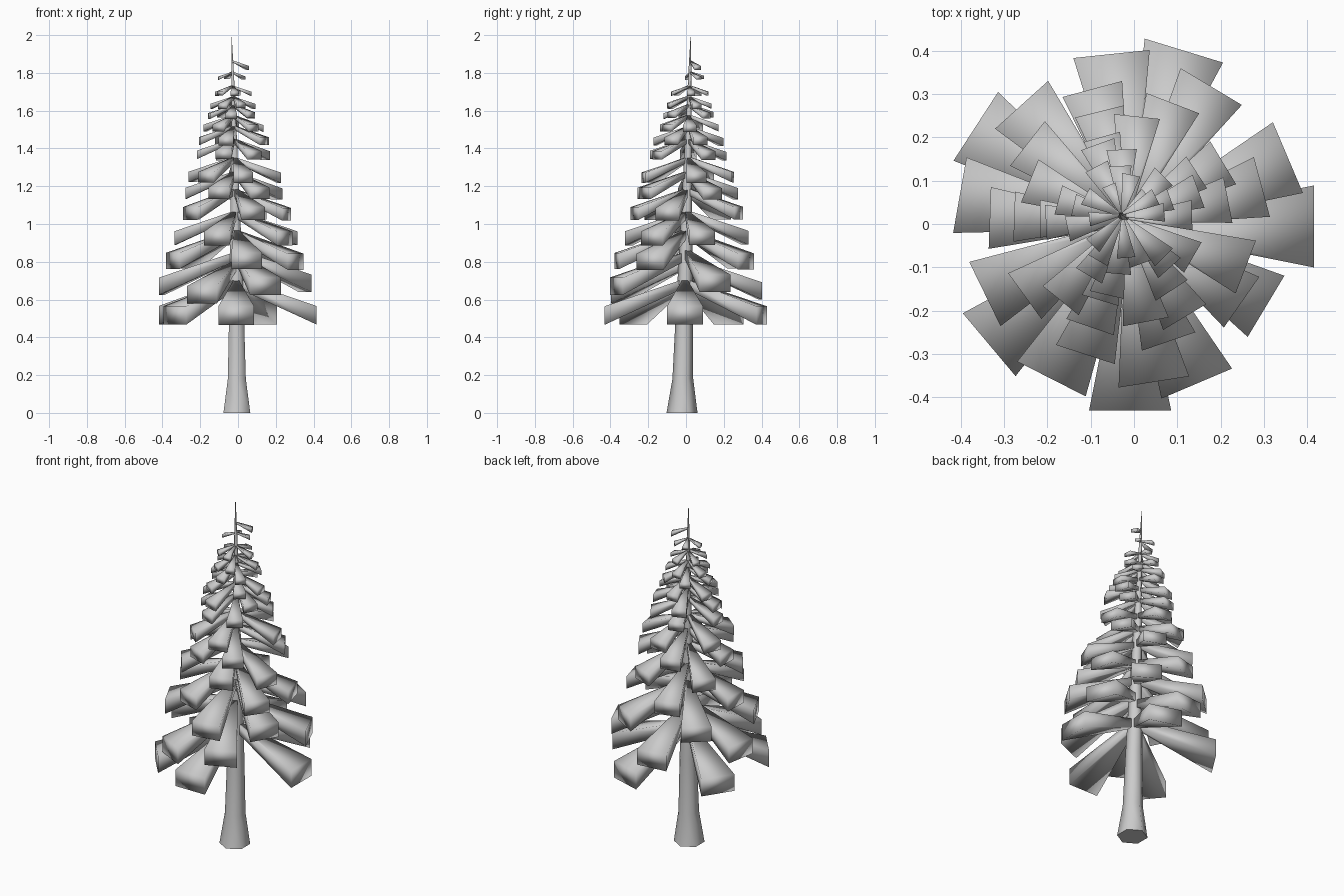
import bpy, bmesh, math, random
from mathutils import Vector

cube = bpy.data.objects.get("Cube")
if cube:
    bpy.data.objects.remove(cube, do_unlink=True)

random.seed(4)

grey = bpy.data.materials.new("plain_grey")
grey.use_nodes = True
colour = (0.6, 0.6, 0.6, 1)
grey.diffuse_color = colour
grey.node_tree.nodes["Principled BSDF"].inputs["Base Color"].default_value = colour


def axis(z):
    """Centre of the slightly leaning trunk at height z."""
    return Vector((-0.006 - 0.007 * z * z, -0.021 + 0.023 * z, z))


def loft(bm, rings):
    """Skin a row of equal-sided rings and cap both ends."""
    loops = [[bm.verts.new(p) for p in ring] for ring in rings]
    for a, b in zip(loops, loops[1:]):
        for i in range(len(a)):
            j = (i + 1) % len(a)
            bm.faces.new((a[i], a[j], b[j], b[i]))
    bm.faces.new(loops[0])
    bm.faces.new(loops[-1])


def finish(bm, name, angle):
    bmesh.ops.recalc_face_normals(bm, faces=bm.faces)
    mesh = bpy.data.meshes.new(name)
    bm.to_mesh(mesh)
    bm.free()
    mesh.materials.append(grey)
    obj = bpy.data.objects.new(name, mesh)
    bpy.context.collection.objects.link(obj)
    bpy.ops.object.select_all(action='DESELECT')
    obj.select_set(True)
    bpy.context.view_layer.objects.active = obj
    bpy.ops.object.shade_smooth_by_angle(angle=math.radians(angle))


# Trunk: flared hexagonal foot running up to a thin point
trunk = bmesh.new()
rings = []
for z, r in [(0, 0.082), (0.18, 0.055), (0.5, 0.046), (1.0, 0.031),
             (1.5, 0.016), (1.8, 0.008), (1.99, 0.001)]:
    rings.append([axis(z) + Vector((r * math.sin(k * math.pi / 3),
                                    r * math.cos(k * math.pi / 3), 0)) for k in range(6)])
loft(trunk, rings)
finish(trunk, "trunk", 65)


def branch(bm, tip_z, reach, turn):
    """Drooping four-sided bough, narrow at the trunk and wide at its upright tip."""
    a = math.radians(turn)
    out = Vector((math.cos(a), math.sin(a), 0))
    side = Vector((-out.y, out.x, 0))
    root_z = tip_z + 0.46 * reach
    half, tall = 0.223 * reach, 0.23 * reach

    def section(distance, z, w, h):
        c = axis(root_z) + out * distance
        c.z = z
        up = Vector((0, 0, h))
        return [c - side * w, c + side * w, c + side * w + up, c - side * w + up]

    loft(bm, [section(0, root_z, half * 0.1, tall * 0.5),
              section(reach, tip_z, half, tall)])


# Tiers of boughs: tip height, reach, turn of the first bough, number of boughs
tiers = [(0.47, 0.425, 0, 5), (0.615, 0.398, 23, 5), (0.76, 0.37, 59, 5),
         (0.89, 0.32, 105, 5), (1.02, 0.293, 69, 5), (1.13, 0.26, 31, 5),
         (1.22, 0.24, 11, 5), (1.34, 0.197, 33, 5), (1.415, 0.182, 110, 5),
         (1.49, 0.157, 92, 5), (1.56, 0.132, 45, 5), (1.61, 0.117, 20, 5),
         (1.68, 0.097, 5, 5), (1.765, 0.075, 40, 3), (1.815, 0.09, 27, 1)]
spacing = [0, 73, 147, 220, 270]
uneven = [0.025, -0.015, 0.01, -0.035, 0.01]

for n, (tip_z, reach, start, count) in enumerate(tiers, 1):
    bm = bmesh.new()
    for step, lift in zip(spacing[:count], uneven):
        # The second tier is the uneven one; the rest vary only slightly
        shift = lift if n == 2 else random.uniform(-0.004, 0.004)
        branch(bm, tip_z + shift, reach, start + step)
    finish(bm, f"branch_tier_{n}", 180)
